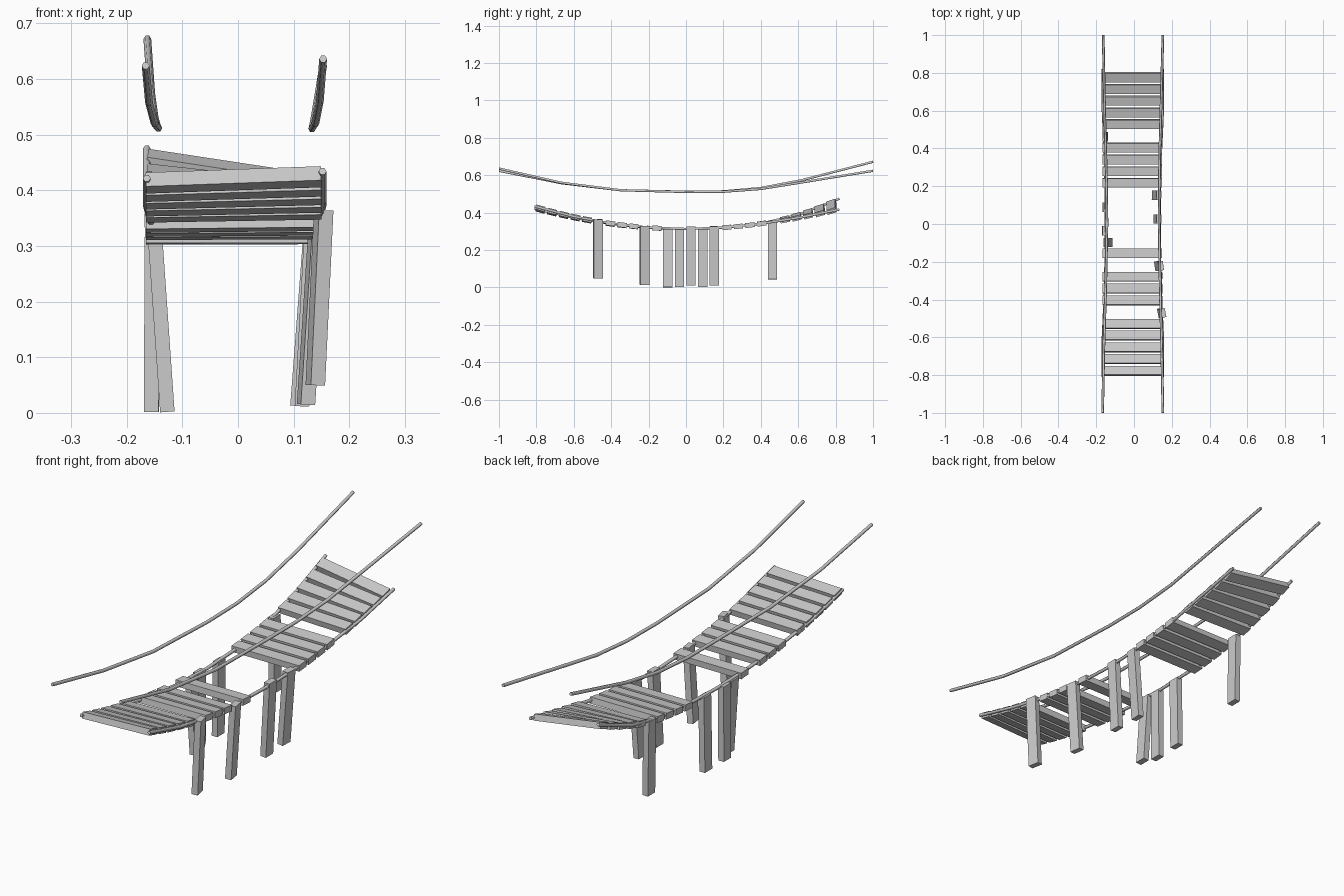
import bpy
from mathutils import Matrix, Vector

if "Cube" in bpy.data.objects:
    bpy.data.objects.remove(bpy.data.objects["Cube"])

PLANK = Vector((0.315, 0.049, 0.026))   # length, width, thickness
STEP = 0.0622


def rope(name, pts, radius=0.007):
    cu = bpy.data.curves.new(name, 'CURVE')
    cu.dimensions = '3D'
    cu.bevel_depth = radius
    cu.bevel_resolution = 1
    cu.use_fill_caps = True
    sp = cu.splines.new('POLY')
    sp.points.add(len(pts) - 1)
    for p, co in zip(sp.points, pts):
        p.co = (*co, 1)
    ob = bpy.data.objects.new(name, cu)
    bpy.context.collection.objects.link(ob)
    bpy.ops.object.select_all(action='DESELECT')
    ob.select_set(True)
    bpy.context.view_layer.objects.active = ob
    bpy.ops.object.convert(target='MESH')


def plank(name, centre, along, across):
    # board whose length follows 'along' and width roughly follows 'across'
    x = Vector(along).normalized()
    z = x.cross(Vector(across)).normalized()
    y = z.cross(x)
    bpy.ops.mesh.primitive_cube_add(size=1)
    ob = bpy.context.object
    ob.name = name
    rot = Matrix((x, y, z)).transposed().to_4x4()
    ob.data.transform(Matrix.Translation(centre) @ rot @ Matrix.Diagonal((*PLANK, 1)))


def deck_point(side, y):
    # sagging line of a deck rope; the back end is lifted on the left
    z = 0.313 + 0.175 * y * y
    late = max(0, (y - 0.35) / 0.47) ** 2
    z += late * (0.044 if side < 0 else -0.014)
    if y < 0:
        z += 0.006 * side * (y / 0.8) ** 2
    spread = min(1, abs(y) / 0.6) ** 2
    x = -0.148 - 0.016 * spread if side < 0 else 0.135 + 0.017 * spread
    return Vector((x, y, z))


# hand ropes
ys = (-1, -0.667, -0.35, 0, 0.2, 0.4, 0.62, 1)
left_z = (0.624, 0.558, 0.52, 0.512, 0.514, 0.532, 0.574, 0.672)
right_z = (0.636, 0.56, 0.52, 0.511, 0.512, 0.527, 0.562, 0.624)
left_x = (-0.166, -0.16, -0.15, -0.143, -0.145, -0.15, -0.156, -0.163)
right_x = (0.153, 0.147, 0.139, 0.133, 0.134, 0.137, 0.143, 0.153)
rope("left_hand_rope", list(zip(left_x, ys, left_z)))
rope("right_hand_rope", list(zip(right_x, ys, right_z)))

# deck ropes
deck_ys = (-0.81, -0.6, -0.4, -0.2, 0, 0.2, 0.4, 0.6, 0.82)
rope("left_deck_rope", [deck_point(-1, y) for y in deck_ys])
rope("right_deck_rope", [deck_point(1, y) for y in deck_ys])

# fallen planks: index -> (top x, top z, bottom x, bottom z, twist)
hanging = {
    5: (0.154, 0.364, 0.139, 0.05, -0.2),
    9: (0.143, 0.332, 0.122, 0.012, -0.15),
    11: (-0.149, 0.316, -0.127, 0.002, 0.0),
    12: (-0.155, 0.316, -0.156, 0.002, 0.0),
    13: (0.132, 0.326, 0.115, 0.012, 0.0),
    14: (-0.15, 0.317, -0.155, 0.002, 0.0),
    15: (0.132, 0.327, 0.108, 0.012, 0.05),
    20: (-0.155, 0.358, -0.150, 0.045, 0.0),
}

# deck planks across the ropes, with the loose ones hanging down
for i in range(26):
    y = (i - 12.5) * STEP
    if i in hanging:
        tx, tz, bx, bz, twist = hanging[i]
        top, bottom = Vector((tx, y - 0.004, tz)), Vector((bx, y - 0.004, bz))
        plank("hanging_plank", (top + bottom) / 2, bottom - top, (twist, 1, 0))
    else:
        a, b = deck_point(-1, y), deck_point(1, y)
        slope = (deck_point(-1, y + 0.01) + deck_point(1, y + 0.01)
                 - deck_point(-1, y - 0.01) - deck_point(1, y - 0.01))
        mid = (a + b) / 2
        mid.x = -0.008
        plank("deck_plank", mid, b - a, (0, slope.y, slope.z))
